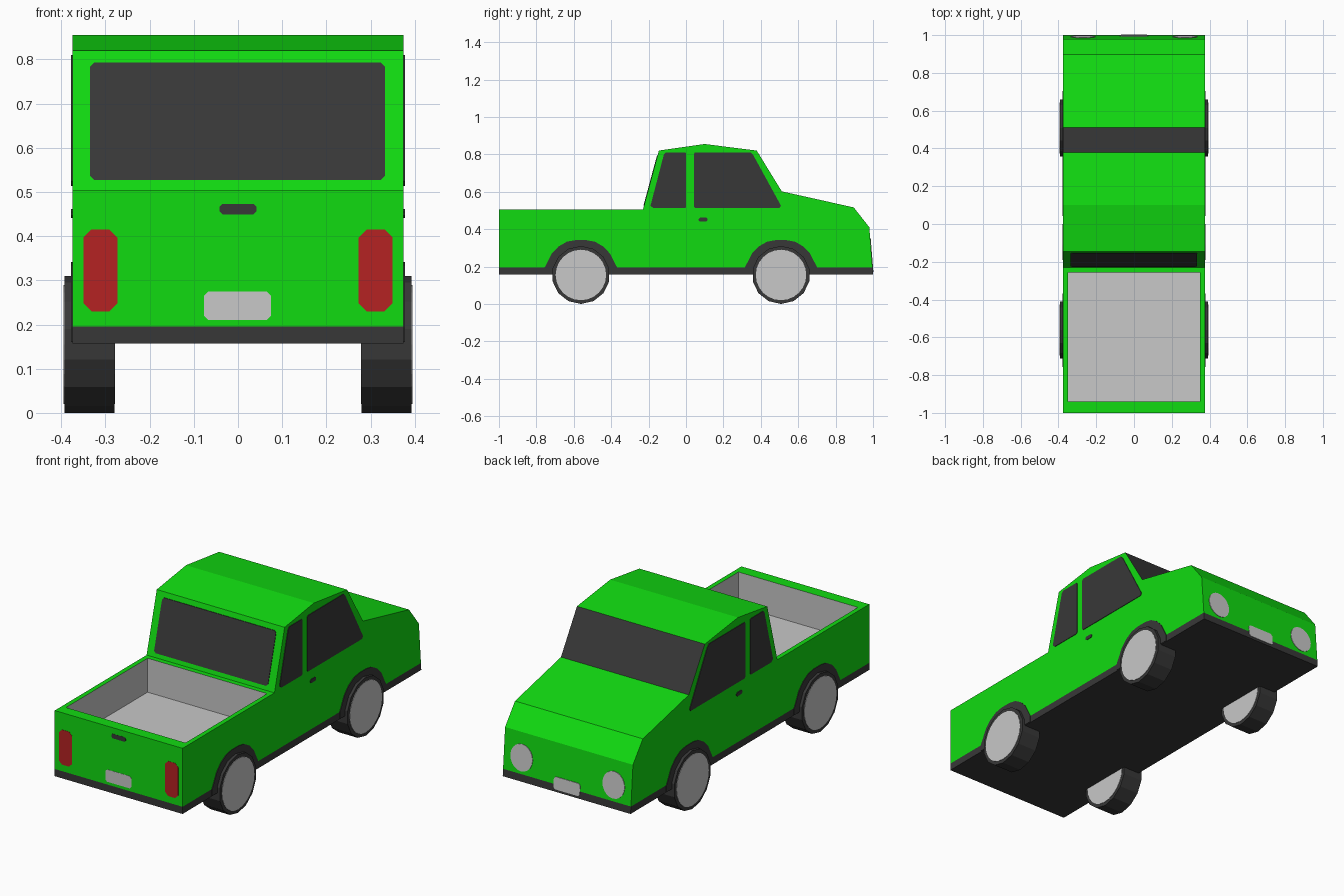
import bpy, bmesh, math

if "Cube" in bpy.data.objects:
    bpy.data.objects.remove(bpy.data.objects["Cube"])


def material(name, rgb):
    m = bpy.data.materials.new(name)
    m.diffuse_color = (*rgb, 1)
    m.use_nodes = True
    m.node_tree.nodes["Principled BSDF"].inputs["Base Color"].default_value = m.diffuse_color
    return m


GREEN = material("green paint", (0.0055, 0.71, 0.0055))
DARK = material("dark trim", (0.039, 0.039, 0.039))
GREY = material("light grey", (0.58, 0.58, 0.58))
RED = material("red lens", (0.46, 0.016, 0.016))


def finish(bm, name, *mats):
    bmesh.ops.recalc_face_normals(bm, faces=bm.faces)
    me = bpy.data.meshes.new(name)
    bm.to_mesh(me)
    bm.free()
    for m in mats:
        me.materials.append(m)
    ob = bpy.data.objects.new(name, me)
    bpy.context.collection.objects.link(ob)
    return ob


def sweep(points, offset):
    """Face through 3D points, extended by an offset into a closed prism."""
    bm = bmesh.new()
    a = [bm.verts.new(p) for p in points]
    b = [bm.verts.new([p[i] + offset[i] for i in range(3)]) for p in points]
    bm.faces.new(a)
    bm.faces.new(b[::-1])
    n = len(a)
    for i in range(n):
        bm.faces.new((a[i], b[i], b[(i + 1) % n], a[(i + 1) % n]))
    bmesh.ops.recalc_face_normals(bm, faces=bm.faces)
    return bm


def side_prism(name, yz, x0, x1, mat):
    return finish(sweep([(x0, y, z) for y, z in yz], (x1 - x0, 0, 0)), name, mat)


def end_plate(name, xz, y_at, out, mat):
    """Thin plate lying on a front or rear panel whose depth is y_at(z)."""
    pts = [(x, y_at(z) - out * 0.002, z) for x, z in xz]
    return finish(sweep(pts, (0, out * 0.005, 0)), name, mat)


def circle(cx, cz, r, n, rz=None):
    return [(cx + r * math.sin(2 * math.pi * i / n),
             cz - (rz or r) * math.cos(2 * math.pi * i / n)) for i in range(n)]


def cut_rect(x0, x1, z0, z1, c):
    return [(x0 + c, z0), (x1 - c, z0), (x1, z0 + c), (x1, z1 - c),
            (x1 - c, z1), (x0 + c, z1), (x0, z1 - c), (x0, z0 + c)]


# Body: side profile extruded across the width
W = 0.375
profile = [(-1, 0.157), (1, 0.157), (0.98, 0.41), (0.897, 0.516), (0.512, 0.602),
           (0.378, 0.82), (0.10, 0.855), (-0.145, 0.82), (-0.23, 0.505), (-1, 0.505)]
bm = sweep([(-W, y, z) for y, z in profile], (2 * W, 0, 0))
bmesh.ops.bisect_plane(bm, geom=bm.verts[:] + bm.edges[:] + bm.faces[:],
                       plane_co=(0, 0, 0.195), plane_no=(0, 0, 1))

# Dark lower skirt and full-width windscreen
for f in bm.faces:
    c = f.calc_center_median()
    f.normal_update()
    if c.z < 0.195 or (f.normal.y > 0.4 and c.z > 0.6):
        f.material_index = 1

# Cargo bed sunk into the rear deck
deck = next(f for f in bm.faces
            if f.normal.z > 0.9 and abs(f.calc_center_median().z - 0.505) < 0.01)
bmesh.ops.inset_individual(bm, faces=[deck], thickness=0.035)
for v in deck.verts:
    v.co.y = -0.94 if v.co.y < -0.5 else -0.257
deck.normal_update()
walls = bmesh.ops.inset_individual(bm, faces=[deck], thickness=0, depth=-0.18)["faces"]
for f in list(walls) + [deck]:
    f.material_index = 2
finish(bm, "truck_body", GREEN, DARK, GREY)

# Side windows, door handles, wheel arches and wheels
rear_pane = [(-0.175, 0.513), (-0.005, 0.513), (0, 0.518), (0, 0.805), (-0.005, 0.81),
             (-0.108, 0.81), (-0.118, 0.80), (-0.19, 0.525)]
front_pane = [(0.048, 0.513), (0.50, 0.513), (0.508, 0.525), (0.36, 0.795),
              (0.345, 0.81), (0.048, 0.81), (0.042, 0.803), (0.042, 0.52)]
half_arch = [(0.195, 0.193), (0.178, 0.225), (0.155, 0.27), (0.12, 0.307),
             (0.075, 0.333), (0.03, 0.341)]
for s, side in ((1, "right"), (-1, "left")):
    x0, x1 = s * (W - 0.002), s * (W + 0.003)
    side_prism(side + "_rear_side_window", rear_pane, x0, x1, DARK)
    side_prism(side + "_front_side_window", front_pane, x0, x1, DARK)
    side_prism(side + "_door_handle", cut_rect(0.068, 0.115, 0.441, 0.461, 0.006),
               x0, x1, DARK)
    for y, end in ((0.508, "front"), (-0.562, "rear")):
        label = f"{side}_{end}_"
        arch = ([(y + 0.195, 0.16)] + [(y + d, z) for d, z in half_arch]
                + [(y - d, z) for d, z in half_arch[::-1]] + [(y - 0.195, 0.16)])
        side_prism(label + "wheel_arch", arch, x0, x1, DARK)
        side_prism(label + "tyre", circle(y, 0.155, 0.155, 14), s * 0.28, s * 0.393, DARK)
        side_prism(label + "hub", circle(y, 0.155, 0.135, 24), s * 0.278, s * 0.395, GREY)


# Depth of the panels that carry plates
def tail(z):
    return -1.0 + 0.002


def nose(z):
    return 1 - (z - 0.157) * 0.02 / 0.253


def cab_back(z):
    return -0.23 + (z - 0.505) * 0.085 / 0.315


# Rear details
end_plate("rear_window", cut_rect(-0.335, 0.333, 0.527, 0.793, 0.01), cab_back, -1, DARK)
end_plate("tailgate_handle", cut_rect(-0.042, 0.042, 0.449, 0.473, 0.007), tail, -1, DARK)
end_plate("rear_number_plate", cut_rect(-0.077, 0.075, 0.21, 0.275, 0.01), tail, -1, GREY)

# Front details
end_plate("front_number_plate", cut_rect(-0.077, 0.077, 0.17, 0.235, 0.01), nose, 1, GREY)
for s, side in ((1, "right"), (-1, "left")):
    lamp = cut_rect(0.273, 0.35, 0.23, 0.415, 0.018)
    end_plate(side + "_tail_light", [(s * x, z) for x, z in lamp], tail, -1, RED)
    end_plate(side + "_headlight", circle(s * 0.27, 0.28, 0.065, 20, 0.07), nose, 1, GREY)
